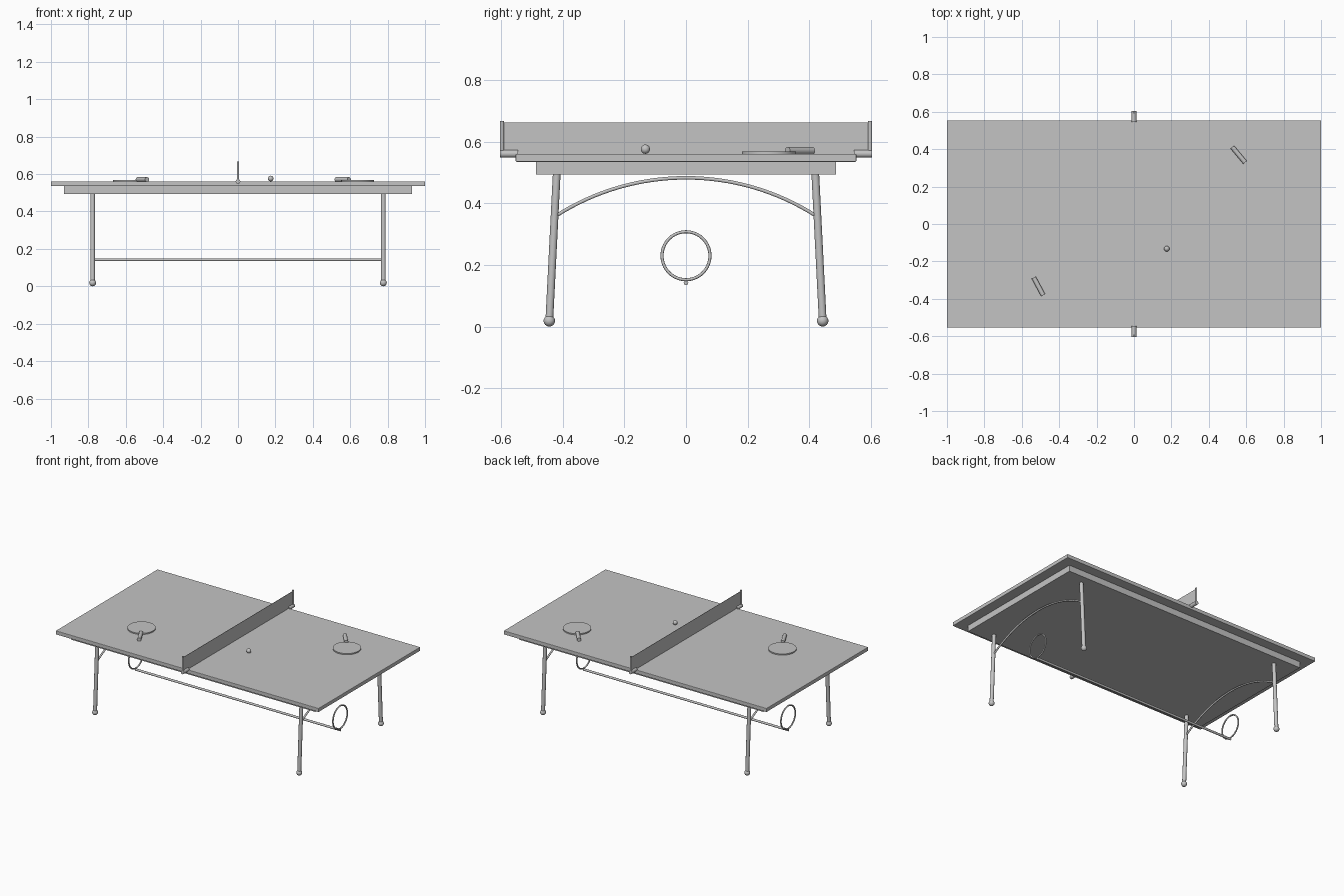
import bpy, math
from mathutils import Vector

if "Cube" in bpy.data.objects:
    bpy.data.objects.remove(bpy.data.objects["Cube"])

grey = bpy.data.materials.new("plain grey")
grey.diffuse_color = (0.55, 0.55, 0.55, 1)
grey.use_nodes = True
grey.node_tree.nodes["Principled BSDF"].inputs["Base Color"].default_value = grey.diffuse_color


def finish(ob, name, smooth=True):
    ob.name = name
    ob.data.materials.append(grey)
    if smooth:
        bpy.ops.object.select_all(action='DESELECT')
        ob.select_set(True)
        bpy.context.view_layer.objects.active = ob
        bpy.ops.object.shade_smooth_by_angle(angle=math.radians(40))
    return ob


def box(name, lo, hi, bevel=0.0):
    lo, hi = Vector(lo), Vector(hi)
    bpy.ops.mesh.primitive_cube_add(size=1, location=(lo + hi) / 2)
    ob = bpy.context.object
    ob.scale = hi - lo
    bpy.ops.object.transform_apply(location=False, rotation=False, scale=True)
    if bevel:
        m = ob.modifiers.new("bevel", 'BEVEL')
        m.width, m.segments = bevel, 2
    return finish(ob, name, False)


def rod(name, a, b, r, r2=None, sides=20):
    a, b = Vector(a), Vector(b)
    d = b - a
    bpy.ops.mesh.primitive_cone_add(vertices=sides, radius1=r, radius2=r2 or r,
                                    depth=d.length, location=(a + b) / 2)
    ob = bpy.context.object
    ob.rotation_euler = d.to_track_quat('Z', 'Y').to_euler()
    return finish(ob, name)


def ball(name, loc, r):
    bpy.ops.mesh.primitive_uv_sphere_add(segments=20, ring_count=12, radius=r, location=loc)
    return finish(bpy.context.object, name)


def tube(name, pts, r):
    cu = bpy.data.curves.new(name, 'CURVE')
    cu.dimensions = '3D'
    cu.bevel_depth, cu.bevel_resolution = r, 3
    sp = cu.splines.new('POLY')
    sp.points.add(len(pts) - 1)
    for p, co in zip(sp.points, pts):
        p.co = (*co, 1)
    ob = bpy.data.objects.new(name, cu)
    bpy.context.collection.objects.link(ob)
    bpy.ops.object.select_all(action='DESELECT')
    ob.select_set(True)
    bpy.context.view_layer.objects.active = ob
    bpy.ops.object.convert(target='MESH')
    return finish(bpy.context.object, name)


# Table top and the narrower apron under it
box("table_top", (-1, -0.553, 0.535), (1, 0.553, 0.561), 0.003)
box("apron", (-0.93, -0.487, 0.493), (0.93, 0.487, 0.536))

for sx in (-1, 1):
    x = 0.777 * sx
    # Splayed legs with round feet
    for sy in (-1, 1):
        rod("leg", (x, 0.444 * sy, 0.02), (x, 0.42 * sy, 0.495), 0.0125)
        ball("foot", (x, 0.444 * sy, 0.0185), 0.0185)
    # Arched brace between the legs of one end
    radius = (0.42 ** 2 + 0.122 ** 2) / (2 * 0.122)
    half = math.asin(0.42 / radius)
    arc = [half * (i / 16 - 1) for i in range(33)]
    tube("arched_brace", [(x, radius * math.sin(t), 0.483 - radius * (1 - math.cos(t)))
                          for t in arc], 0.006)
    # Hoop at the end of the long stretcher
    bpy.ops.mesh.primitive_torus_add(location=(x, 0, 0.23), rotation=(0, math.pi / 2, 0),
                                     major_radius=0.078, minor_radius=0.005,
                                     major_segments=40, minor_segments=10)
    finish(bpy.context.object, "end_hoop")
rod("stretcher", (-0.78, 0, 0.142), (0.78, 0, 0.142), 0.0075)

# Net, a thin sheet, with posts and clamps at both ends
box("net", (-0.001, -0.598, 0.56), (0.001, 0.598, 0.662))
for sy in (-1, 1):
    rod("net_post", (0, 0.598 * sy, 0.55), (0, 0.598 * sy, 0.668), 0.0065)
    rod("net_clamp", (0, 0.546 * sy, 0.561), (0, 0.604 * sy, 0.561), 0.0125)

# Bats: round blade plus a raised handle
for (cx, cy), a, b in (((-0.58, -0.22), (-0.537, -0.285), (-0.485, -0.382)),
                       ((0.64, 0.27), (0.595, 0.328), (0.524, 0.413))):
    rod("bat_blade", (cx, cy, 0.560), (cx, cy, 0.569), 0.088, sides=40)
    h = rod("bat_handle", (*a, 0.571), (*b, 0.571), 0.0125)
    h.scale = (1, 1, 0.96)

# Ball
ball("ball", (0.175, -0.132, 0.576), 0.015)
